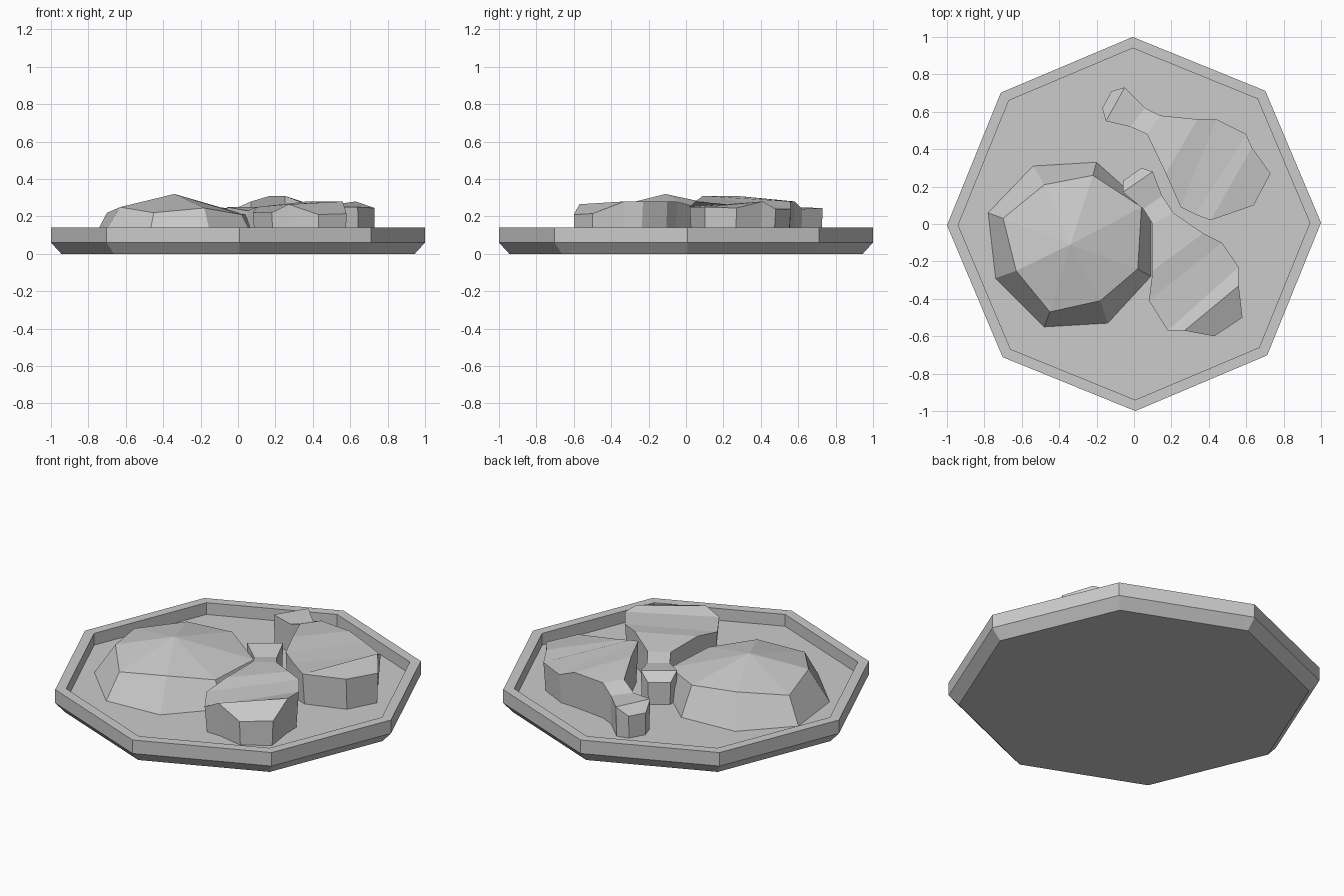
import bpy
import bmesh
import math
from mathutils import Vector

default_cube = bpy.data.objects.get("Cube")
if default_cube:
    bpy.data.objects.remove(default_cube, do_unlink=True)

FLOOR = 0.07  # height of the plate's inner floor

# One plain grey for everything
grey = bpy.data.materials.new("plain_grey")
grey.use_nodes = True
grey.diffuse_color = (0.6, 0.6, 0.6, 1)
grey.node_tree.nodes["Principled BSDF"].inputs["Base Color"].default_value = grey.diffuse_color


def loft(name, rings):
    """Skin a stack of equally long point rings and cap both ends."""
    bm = bmesh.new()
    loops = [[bm.verts.new(point) for point in ring] for ring in rings]
    count = len(loops[0])
    for lower, upper in zip(loops, loops[1:]):
        for i in range(count):
            j = (i + 1) % count
            bm.faces.new((lower[i], lower[j], upper[j], upper[i]))
    bm.faces.new(loops[0])
    bm.faces.new(loops[-1])
    bmesh.ops.recalc_face_normals(bm, faces=bm.faces)
    return finish(name, bm)


def finish(name, bm):
    mesh = bpy.data.meshes.new(name)
    bm.to_mesh(mesh)
    bm.free()
    mesh.materials.append(grey)
    obj = bpy.data.objects.new(name, mesh)
    bpy.context.collection.objects.link(obj)
    return obj


def octagon(radius, z):
    turn = math.radians(0.4)
    angles = [turn + math.tau * i / 8 for i in range(8)]
    return [Vector((radius * math.cos(a), radius * math.sin(a), z)) for a in angles]


# Octagonal plate: chamfered underside, upright rim, sunken floor
plate_profile = [(0.945, 0), (1, 0.06), (1, 0.14), (0.94, 0.14), (0.94, FLOOR)]
loft("plate", [octagon(radius, z) for radius, z in plate_profile])

# Faceted mound: base outline, shoulder outline with heights, single peak
mound_base = [(-0.54, 0.31), (-0.2, 0.33), (0.09, 0.07), (0.09, -0.28),
              (-0.14, -0.53), (-0.48, -0.55), (-0.74, -0.29), (-0.78, 0.06)]
mound_shoulder = [(-0.48, 0.21, 0.25), (-0.22, 0.26, 0.24), (0.04, 0.09, 0.21),
                  (0.02, -0.24, 0.21), (-0.18, -0.41, 0.245), (-0.45, -0.47, 0.22),
                  (-0.63, -0.25, 0.25), (-0.7, 0.03, 0.22)]
bm = bmesh.new()
base = [bm.verts.new((x, y, FLOOR)) for x, y in mound_base]
shoulder = [bm.verts.new(point) for point in mound_shoulder]
peak = bm.verts.new((-0.34, -0.11, 0.32))
for i in range(len(base)):
    j = (i + 1) % len(base)
    bm.faces.new((base[i], base[j], shoulder[j], shoulder[i]))
    bm.faces.new((shoulder[i], shoulder[j], peak))
bm.faces.new(base)
bmesh.ops.recalc_face_normals(bm, faces=bm.faces)
finish("mound", bm)


def drumstick(name, sections):
    """Loft from the bone knob to the thick end; each section is its two top edges."""
    rings = []
    for left, right in sections:
        left, right = Vector(left), Vector(right)
        middle = (left + right) / 2
        feet = [middle.lerp(edge, 0.95) for edge in (left, right)]
        for foot in feet:
            foot.z = FLOOR
        rings.append([feet[0], left, right, feet[1]])
    return loft(name, rings)


# Drumstick nearest the front
drumstick("front_drumstick", [
    ((-0.06, 0.23, 0.2), (0.04, 0.3, 0.2)),
    ((-0.06, 0.17, 0.25), (0.1, 0.28, 0.25)),
    ((0.05, 0.08, 0.23), (0.15, 0.15, 0.23)),
    ((0.1, 0, 0.25), (0.21, 0.06, 0.25)),
    ((0.1, -0.25, 0.25), (0.37, -0.05, 0.28)),
    ((0.08, -0.41, 0.22), (0.47, -0.1, 0.28)),
    ((0.18, -0.57, 0.22), (0.56, -0.23, 0.28)),
    ((0.27, -0.57, 0.265), (0.56, -0.33, 0.28)),
    ((0.43, -0.6, 0.21), (0.58, -0.5, 0.215)),
])

# Drumstick at the back
drumstick("back_drumstick", [
    ((-0.12, 0.71, 0.2), (-0.17, 0.62, 0.2)),
    ((-0.05, 0.73, 0.245), (-0.15, 0.55, 0.25)),
    ((0.06, 0.62, 0.24), (-0.02, 0.52, 0.24)),
    ((0.14, 0.58, 0.28), (0.07, 0.48, 0.28)),
    ((0.34, 0.56, 0.28), (0.17, 0.27, 0.31)),
    ((0.44, 0.56, 0.24), (0.25, 0.09, 0.31)),
    ((0.6, 0.48, 0.24), (0.33, 0.05, 0.28)),
    ((0.63, 0.41, 0.28), (0.41, 0.02, 0.25)),
    ((0.73, 0.27, 0.245), (0.64, 0.1, 0.25)),
])
